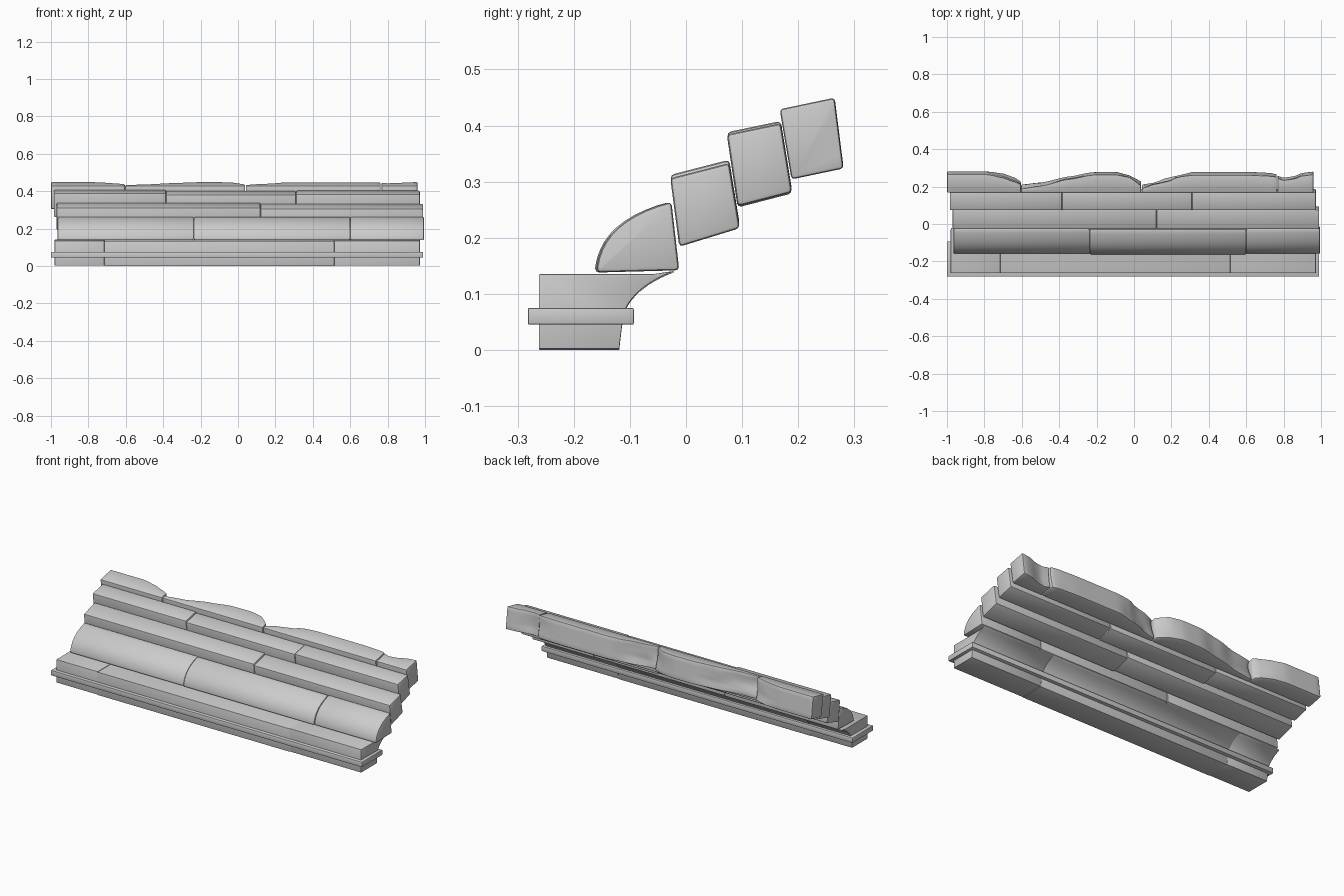
import bpy, bmesh, math
from mathutils import Vector, noise

if "Cube" in bpy.data.objects:
    bpy.data.objects.remove(bpy.data.objects["Cube"])


def bezier(a, b, c, n=10):
    """Quadratic curve through a..c pulled toward b, in (y, z)."""
    return [((1-t)**2*a[0] + 2*t*(1-t)*b[0] + t*t*c[0],
             (1-t)**2*a[1] + 2*t*(1-t)*b[1] + t*t*c[1])
            for t in (i / n for i in range(n + 1))]


def loft(name, rings, bevel=0.007):
    """Skin a list of rings, cap both ends and soften the hard edges."""
    bm = bmesh.new()
    vs = [[bm.verts.new(p) for p in r] for r in rings]
    n = len(vs[0])
    for a, b in zip(vs, vs[1:]):
        for i in range(n):
            j = (i + 1) % n
            bm.faces.new((a[i], a[j], b[j], b[i]))
    bm.faces.new(vs[0])
    bm.faces.new(vs[-1])
    bmesh.ops.recalc_face_normals(bm, faces=bm.faces)
    hard = [e for e in bm.edges if e.calc_face_angle(0) > 0.6]
    bmesh.ops.bevel(bm, geom=hard, offset=bevel, segments=2, profile=0.5,
                    affect='EDGES', clamp_overlap=True)
    me = bpy.data.meshes.new(name)
    bm.to_mesh(me)
    bm.free()
    ob = bpy.data.objects.new(name, me)
    bpy.context.collection.objects.link(ob)
    bpy.ops.object.select_all(action='DESELECT')
    ob.select_set(True)
    bpy.context.view_layer.objects.active = ob
    bpy.ops.object.shade_smooth_by_angle(angle=math.radians(35))
    return ob


def course(name, profile, cuts, shifts, bevel=0.007):
    """A row of stones: one profile extruded between successive x cuts."""
    for k, (x0, x1) in enumerate(zip(cuts, cuts[1:])):
        dy, dz = shifts[k]
        loft(f"{name}_{k+1}",
             [[(x, y + dy, z + dz) for y, z in profile] for x in (x0, x1)], bevel)


# foot moulding with a cove under the back lip
foot = [(-0.262, 0.002), (-0.119, 0.002), (-0.114, 0.045)]
foot += bezier((-0.107, 0.075), (-0.085, 0.117), (-0.02, 0.141))
foot += [(-0.06, 0.135), (-0.262, 0.135)]
course("foot_stone", foot, [-0.98, -0.715, 0.515, 0.972],
       [(0, 0), (0, -0.002), (0, 0)], 0.005)

# thin projecting band
band = [(-0.282, 0.045), (-0.093, 0.045), (-0.093, 0.075), (-0.282, 0.075)]
course("band", band, [-1.0, 0.99], [(0, 0)], 0.003)

# rounded moulding
ogee = [(-0.012, 0.142), (-0.026, 0.264)]
ogee += bezier((-0.027, 0.264), (-0.148, 0.232), (-0.159, 0.147))[1:]
ogee += [(-0.159, 0.138)]
course("round_stone", ogee, [-0.965, -0.237, 0.6, 0.995],
       [(0, 0), (-0.003, 0), (0, 0)])

# tilted square courses stepping up and back
course("lower_step", [(-0.028, 0.306), (0.077, 0.333), (0.096, 0.217), (-0.012, 0.184)],
       [-0.97, 0.12, 0.99], [(0, 0.006), (0, 0)])
course("upper_step", [(0.073, 0.383), (0.169, 0.403), (0.189, 0.28), (0.092, 0.255)],
       [-0.985, -0.385, 0.31, 0.972], [(0, 0.005), (0, -0.001), (0, 0.001)])

# crown course, broken away along its back: (x, top back y, bottom back y)
A, B = Vector((0.167, 0.429)), Vector((0.188, 0.304))      # front top, front bottom
crown = [
    [(-1, .265, .281), (-.78, .265, .281), (-.7, .248, .272), (-.64, .226, .252), (-.605, .212, .228)],
    [(-.603, .19, .212), (-.5, .204, .222), (-.35, .24, .256), (-.22, .263, .278),
     (-.1, .264, .28), (-.02, .25, .26), (.038, .205, .228)],
    [(.042, .19, .212), (.1, .212, .222), (.18, .228, .25), (.24, .254, .262),
     (.32, .262, .28), (.6, .262, .28), (.72, .258, .275), (.763, .252, .266)],
    [(.767, .245, .26), (.8, .235, .25), (.85, .24, .256), (.9, .258, .274), (.96, .265, .281)],
]


def sample(table, x):
    for a, b in zip(table, table[1:]):
        if x <= b[0] + 1e-6:
            t = (x - a[0]) / (b[0] - a[0])
            t = t * t * (3 - 2 * t) * 0.5 + t * 0.5
            return a[1] + (b[1]-a[1])*t, a[2] + (b[2]-a[2])*t
    return table[-1][1:]


for k, table in enumerate(crown):
    x0, x1 = table[0][0], table[-1][0]
    n = max(6, round((x1 - x0) / 0.03))
    rings = []
    for i in range(n + 1):
        x = x0 + (x1 - x0) * i / n
        top, bot = sample(table, x)
        T = Vector((top, A.y + (top - A.x) * 0.21))
        L = Vector((bot, B.y + (bot - B.x) * 0.21))
        worn = min(1, max(0, (0.264 - top) / 0.03))        # 0 where intact
        ring = [(x, *A), (x, *B), (x, *L)]
        for j in range(1, 5):
            p = L.lerp(T, j / 5)
            scoop = worn * (0.008 * math.sin(math.pi * j / 5)
                            + 0.012 * noise.noise((x * 9, j * 0.5, k)))
            ring.append((x, p.x - scoop, p.y))
        ring.append((x, *T))
        rings.append(ring)
    loft(f"broken_crown_stone_{k+1}", rings, 0.006)
